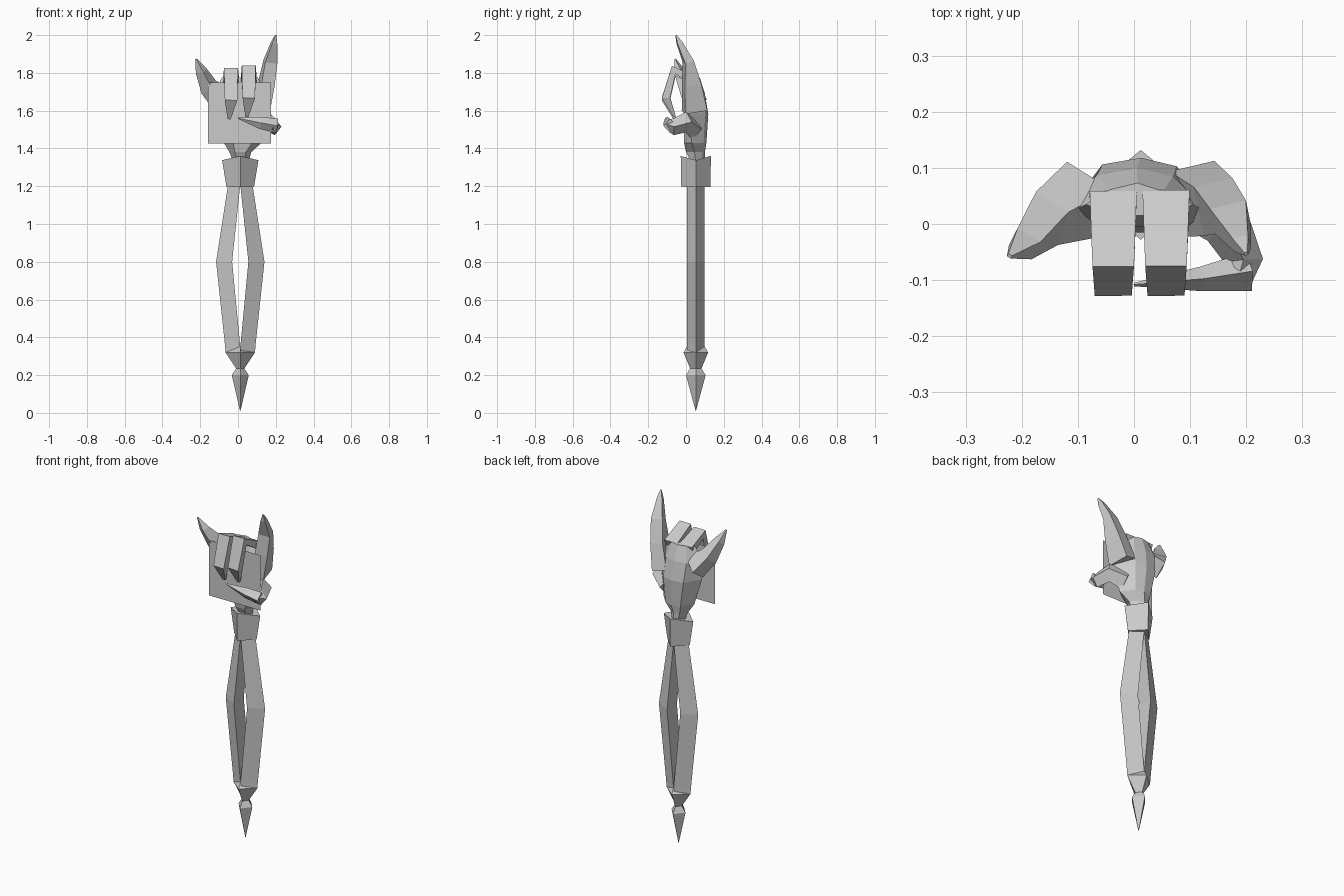
import bpy, bmesh
from mathutils import Vector

cube = bpy.data.objects.get("Cube")
if cube:
    bpy.data.objects.remove(cube, do_unlink=True)

grey = bpy.data.materials.new("plain grey")
grey.use_nodes = True
colour = (0.6, 0.6, 0.6, 1)
grey.diffuse_color = colour
grey.node_tree.nodes["Principled BSDF"].inputs["Base Color"].default_value = colour

AX, AY = 0.012, 0.052   # axis of the handle


def loft(name, rings):
    """Skin a closed solid over rings with equal point counts."""
    bm = bmesh.new()
    loops = [[bm.verts.new(p) for p in ring] for ring in rings]
    n = len(loops[0])
    for a, b in zip(loops, loops[1:]):
        for i in range(n):
            j = (i + 1) % n
            bm.faces.new((a[i], a[j], b[j], b[i]))
    bm.faces.new(loops[0])
    bm.faces.new(loops[-1])
    bmesh.ops.remove_doubles(bm, verts=bm.verts, dist=0.0005)
    bmesh.ops.recalc_face_normals(bm, faces=bm.faces)
    return finish(name, bm)


def finish(name, bm):
    mesh = bpy.data.meshes.new(name)
    bm.to_mesh(mesh)
    bm.free()
    mesh.materials.append(grey)
    obj = bpy.data.objects.new(name, mesh)
    bpy.context.collection.objects.link(obj)
    return obj


def diamond(z, rx, ry, drop=0):
    return [(AX + rx, AY, z - drop), (AX, AY + ry, z),
            (AX - rx, AY, z - drop), (AX, AY - ry, z)]


def limb(name, path, side, ridge=False):
    """Four-sided finger along (x, y, z, half width, half thickness)."""
    pts = [Vector(p[:3]) for p in path]
    rings = []
    for i, p in enumerate(path):
        before = (pts[i] - pts[i - 1]).normalized() if i else Vector()
        after = (pts[i + 1] - pts[i]).normalized() if i + 1 < len(pts) else Vector()
        t = (before + after).normalized()
        s = Vector(side)
        s = (s - t * s.dot(t)).normalized()
        u = t.cross(s)
        signs = [(1, 0), (0, 1), (-1, 0), (0, -1)] if ridge else \
                [(1, 1), (-1, 1), (-1, -1), (1, -1)]
        rings.append([pts[i] + s * a * p[3] + u * b * p[4] for a, b in signs])
    return loft(name, rings)


# Handle: pointed end, flared collar and wrist cuff
loft("pointed_end", [diamond(0.01, 0.001, 0.001), diamond(0.2, 0.045, 0.052),
                     diamond(0.235, 0.022, 0.03), diamond(0.32, 0.078, 0.065),
                     diamond(0.355, 0.01, 0.045)])
loft("wrist_cuff", [diamond(1.195, 0.073, 0.077), diamond(1.36, 0.096, 0.08, 0.022)])

# Two bowed struts with an outer ridge
for label, s in (("right_strut", -1), ("left_strut", 1)):
    rings = []
    for z, inner, outer in ((0.32, 0, 0.078), (0.36, 0.001, 0.081),
                            (0.8, 0.043, 0.128), (1.2, 0.001, 0.066)):
        rings.append([(AX + s * outer, AY, z), (AX + s * inner, AY + 0.046, z),
                      (AX + s * inner, AY - 0.046, z)])
    loft(label, rings)


# Palm: each level is (z, left x, right x, front y, side y, back y)
def palm_ring(z, x0, x1, front, mid, back):
    w = x1 - x0
    return [(x0, mid, z), (x0 + w * 0.25, front, z), (x1 - w * 0.25, front, z),
            (x1, mid, z), (x1 - w * 0.28, back - 0.015, z),
            (x0 + w * 0.48, back, z), (x0 + w * 0.22, back - 0.012, z)]


loft("palm", [palm_ring(*r) for r in (
    (1.34, -0.03, 0.06, 0.02, 0.05, 0.1),
    (1.38, -0.045, 0.07, 0.0, 0.045, 0.1),
    (1.43, -0.075, 0.125, -0.01, 0.03, 0.108),
    (1.58, -0.115, 0.15, -0.015, 0.015, 0.118),
    (1.69, -0.125, 0.145, -0.005, 0.015, 0.1),
    (1.775, -0.085, 0.105, 0.015, 0.035, 0.073))])

# Flat plate across the palm
bm = bmesh.new()
bm.faces.new([bm.verts.new((x, -0.043, z)) for x, z in
              ((-0.16, 1.425), (0.175, 1.425), (0.175, 1.75), (-0.16, 1.75))])
finish("palm_plate", bm)

# Curled middle fingers
for label, x, lift in (("ring_finger", -0.037, -0.008), ("middle_finger", 0.057, 0.004)):
    limb(label, [(x, 0.05, 1.755, 0.042, 0.022), (x, -0.065, 1.812 + lift, 0.037, 0.024),
                 (x, -0.106, 1.665 + lift, 0.033, 0.022),
                 (x - 0.01, -0.06, 1.565 + lift, 0.008, 0.006)], (1, 0, 0))

# Raised outer fingers
limb("little_finger", [(-0.085, 0.045, 1.66, 0.05, 0.055), (-0.155, 0.01, 1.725, 0.038, 0.036),
                       (-0.195, -0.035, 1.81, 0.02, 0.024),
                       (-0.222, -0.057, 1.873, 0.003, 0.004)], (0.5, 0.8, 0))
limb("index_finger", [(0.115, 0.045, 1.6, 0.042, 0.06), (0.15, 0.03, 1.74, 0.036, 0.045),
                      (0.172, 0.012, 1.86, 0.033, 0.024),
                      (0.192, -0.035, 1.96, 0.014, 0.014),
                      (0.2, -0.053, 1.999, 0.003, 0.003)], (1, 0.2, 0))

# Thumb: base swings forward, tip folds across the palm
limb("thumb_base", [(0.09, 0.045, 1.5, 0.06, 0.045), (0.165, 0.0, 1.54, 0.055, 0.045),
                    (0.195, -0.065, 1.515, 0.045, 0.035),
                    (0.185, -0.1, 1.53, 0.025, 0.025)], (0, 0, 1), ridge=True)
limb("thumb_tip", [(0.205, -0.085, 1.52, 0.038, 0.035), (0.12, -0.098, 1.535, 0.032, 0.022),
                   (0.0, -0.108, 1.56, 0.003, 0.003)], (0, 0, 1), ridge=True)
